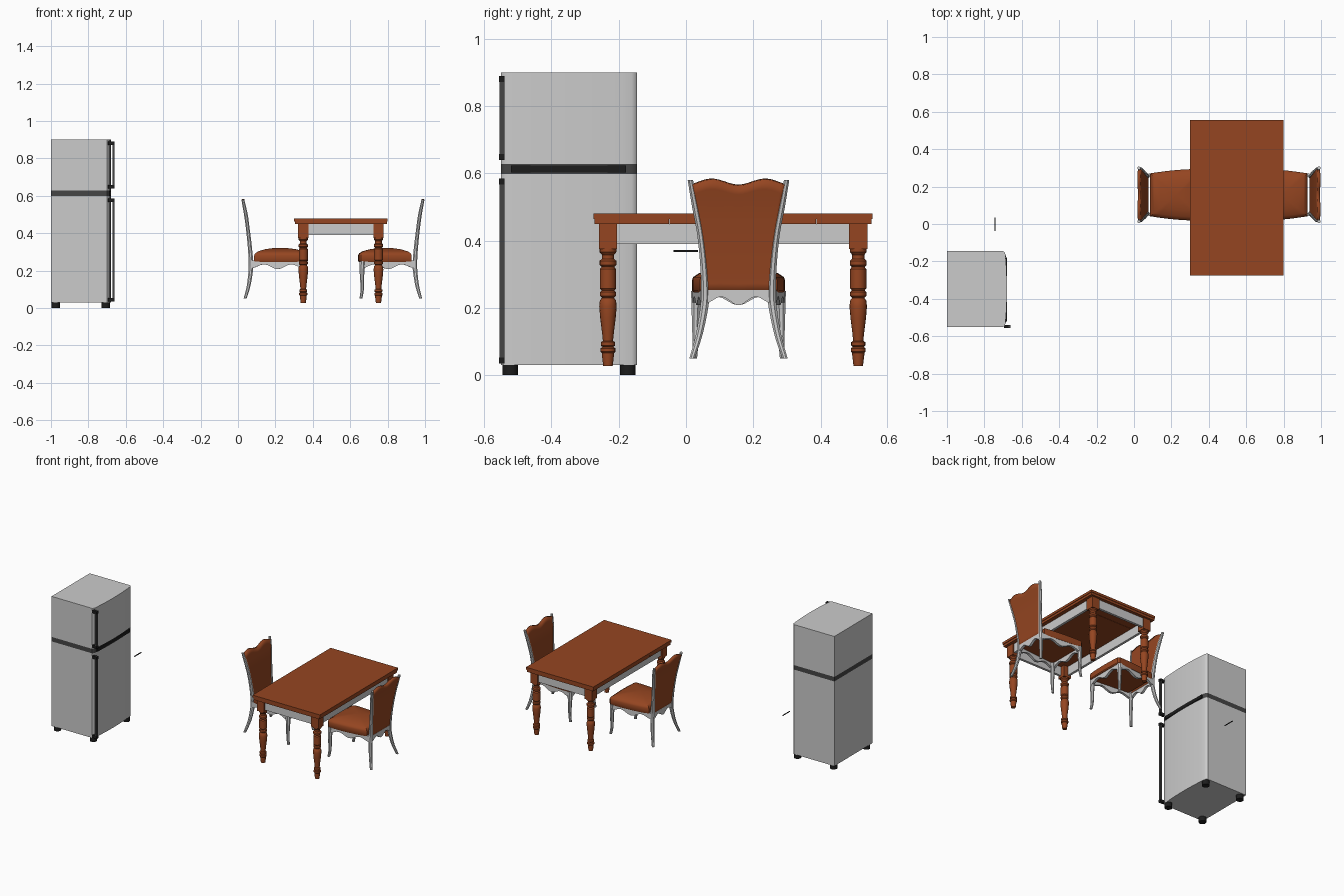
import bpy, bmesh, math
from mathutils import Vector

if "Cube" in bpy.data.objects:
    bpy.data.objects.remove(bpy.data.objects["Cube"])


def material(name, rgb):
    m = bpy.data.materials.new(name)
    m.diffuse_color = (*rgb, 1)
    m.use_nodes = True
    m.node_tree.nodes["Principled BSDF"].inputs["Base Color"].default_value = m.diffuse_color
    return m


BROWN = material("brown_wood", (0.30, 0.06, 0.015))
BLACK = material("black_plastic", (0.012, 0.012, 0.012))
CHARCOAL = material("charcoal", (0.06, 0.06, 0.06))


def finish(name, bm, mat):
    bmesh.ops.recalc_face_normals(bm, faces=bm.faces)
    me = bpy.data.meshes.new(name)
    bm.to_mesh(me)
    bm.free()
    ob = bpy.data.objects.new(name, me)
    bpy.context.collection.objects.link(ob)
    if mat:
        me.materials.append(mat)
    return ob


def loft(name, rings, mat=None):
    """Skin a stack of closed rings and cap both ends."""
    bm = bmesh.new()
    vs = [[bm.verts.new(p) for p in r] for r in rings]
    n = len(vs[0])
    for a, b in zip(vs, vs[1:]):
        for i in range(n):
            j = (i + 1) % n
            bm.faces.new((a[i], a[j], b[j], b[i]))
    bm.faces.new(vs[0])
    bm.faces.new(vs[-1])
    return finish(name, bm, mat)


def box(name, x0, x1, y0, y1, z0, z1, mat=None):
    ring = [(x0, y0), (x1, y0), (x1, y1), (x0, y1)]
    return loft(name, [[(x, y, z) for x, y in ring] for z in (z0, z1)], mat)


def lathe(name, x, y, profile, mat, n=16):
    ang = [2 * math.pi * i / n for i in range(n)]
    return loft(name, [[(x + r * math.cos(a), y + r * math.sin(a), z) for a in ang]
                       for z, r in profile], mat)


def spline(pts, steps=5):
    """Catmull-Rom through tuples of any length."""
    p = [Vector(q) for q in pts]
    p = [2 * p[0] - p[1]] + p + [2 * p[-1] - p[-2]]
    out = []
    for i in range(1, len(p) - 2):
        for k in range(steps):
            t = k / steps
            a, b, c, d = p[i - 1:i + 3]
            out.append(0.5 * (2 * b + (c - a) * t + (2 * a - 5 * b + 4 * c - d) * t * t
                              + (3 * b - a - 3 * c + d) * t ** 3))
    return out + [p[-2]]


# ---------- Refrigerator, doors facing +x with a slight bow ----------
FY, HALF = -0.3475, 0.2025
foot = [(-1, FY - HALF), (-0.700, FY - HALF), (-0.692, FY - HALF + 0.006)]
for i in range(13):
    t = -1 + i / 6
    foot.append((-0.679 - 0.009 * t * t, FY + t * (HALF - 0.016)))
foot += [(-0.692, FY + HALF - 0.006), (-0.700, FY + HALF), (-1, FY + HALF)]
for name, z0, z1, mat in (("fridge_lower", 0.03, 0.598, None),
                          ("fridge_band", 0.598, 0.628, CHARCOAL),
                          ("fridge_upper", 0.628, 0.90, None)):
    loft(name, [[(x, y, z) for x, y in foot] for z in (z0, z1)], mat)
box("fridge_band_recess", -0.70, -0.678, -0.52, -0.178, 0.603, 0.624, BLACK)
for x in (-0.975, -0.708):
    for y in (-0.522, -0.173):
        lathe("fridge_foot", x, y, [(0, 0.023), (0.031, 0.023)], BLACK)
for z0, z1 in ((0.035, 0.585), (0.64, 0.89)):
    box("handle_bar", -0.672, -0.661, -0.555, -0.540, z0, z1, CHARCOAL)
    for z in (z0, z1 - 0.018):
        box("handle_mount", -0.695, -0.660, -0.556, -0.539, z, z + 0.018, BLACK)

# Thin loose rod beside the fridge
box("thin_rod", -0.745, -0.741, -0.037, 0.035, 0.367, 0.372, BLACK)

# ---------- Table ----------
TX, TY = 0.55, 0.14
box("table_top", TX - 0.25, TX + 0.25, TY - 0.415, TY + 0.415, 0.464, 0.48, BROWN)
for y0, y1 in ((-0.272, -0.051), (-0.049, 0.386), (0.388, 0.552)):
    box("table_under_top", TX - 0.246, TX + 0.246, y0, y1, 0.449, 0.464, BROWN)
turned = [(0.027, 0.014), (0.060, 0.018), (0.066, 0.018), (0.070, 0.022), (0.080, 0.022),
          (0.084, 0.016), (0.088, 0.021), (0.098, 0.021), (0.102, 0.015), (0.130, 0.018),
          (0.170, 0.023), (0.205, 0.026), (0.222, 0.024), (0.230, 0.018), (0.236, 0.024),
          (0.247, 0.024), (0.252, 0.019), (0.258, 0.024), (0.315, 0.024), (0.322, 0.019),
          (0.328, 0.025), (0.340, 0.025), (0.346, 0.018), (0.358, 0.018), (0.366, 0.025),
          (0.380, 0.025)]
for sx in (-1, 1):
    for sy in (-1, 1):
        x, y = TX + sx * 0.201, TY + sy * 0.372
        lathe("table_leg", x, y, turned, BROWN)
        box("table_leg_block", x - 0.027, x + 0.027, y - 0.027, y + 0.027, 0.375, 0.45, BROWN)
    a = TX + sx * 0.212
    box("table_side_apron", a - 0.008, a + 0.008, TY - 0.35, TY + 0.35, 0.39, 0.45)
    b = TY + sx * 0.383
    box("table_end_apron", TX - 0.18, TX + 0.18, b - 0.008, b + 0.008, 0.39, 0.45)

# ---------- Chairs: local x as the right chair, flipped for the left ----------
CX, CY = 0.5075, 0.156
# x, half spread, z, half thickness
STILE = spline([(0.977, 0.138, 0.05, 0.008), (0.958, 0.117, 0.12, 0.010),
                (0.947, 0.102, 0.20, 0.012), (0.946, 0.099, 0.25, 0.012),
                (0.952, 0.103, 0.33, 0.011), (0.962, 0.113, 0.42, 0.010),
                (0.973, 0.128, 0.50, 0.010), (0.989, 0.143, 0.58, 0.008)])
FRONT = spline([(0.657, 0.131, 0.05, 0.008), (0.664, 0.128, 0.10, 0.009),
                (0.663, 0.127, 0.18, 0.012), (0.666, 0.125, 0.25, 0.016)])


def at_height(z):
    """Stile position and spread at a height."""
    for a, b in zip(STILE, STILE[1:]):
        if z <= b[2]:
            break
    return a.lerp(b, (z - a[2]) / (b[2] - a[2]))


def chair(s):
    def P(x, y, z):
        return (CX + s * (x - CX), CY + y, z)

    # Legs: octagonal sections along the curves
    for name, path in (("back_leg_and_stile", STILE), ("front_leg", FRONT)):
        for sy in (-1, 1):
            loft(name, [[P(x + r * 1.08 * math.cos(k * math.pi / 4 + math.pi / 8),
                           sy * y + r * 1.08 * math.sin(k * math.pi / 4 + math.pi / 8), z)
                         for k in range(8)] for x, y, z, r in path])

    # Backrest panel with a wavy top
    bm = bmesh.new()
    cols, rows = 20, 12
    grid = []
    for i in range(cols + 1):
        t = -1 + 2 * i / cols
        top = 0.574 - 0.009 * math.cos(1.8 * math.pi * t)
        col = []
        for j in range(rows + 1):
            z = 0.245 + (top - 0.245) * j / rows
            q = at_height(z)
            col.append(bm.verts.new(P(q[0], t * q[1], z)))
        grid.append(col)
    for a, b in zip(grid, grid[1:]):
        for j in range(rows):
            bm.faces.new((a[j], b[j], b[j + 1], a[j + 1]))
    ob = finish("backrest_panel", bm, BROWN)
    mod = ob.modifiers.new("thickness", 'SOLIDIFY')
    mod.thickness = 0.016
    mod.offset = 0

    # Domed seat cushion
    ts = [0.04 + 0.92 * k / 8 for k in range(9)]
    side = [(0.647 + 0.293 * t, 0.139 - 0.026 * t + 0.006 * math.sin(math.pi * t)) for t in ts]
    front = [(0.648 - 0.006 * math.sin(math.pi * t), -0.139 + 0.278 * t) for t in ts]
    outline = front + side + [(x, -y) for x, y in reversed(side)]
    mx = 0.79
    loft("seat_cushion", [[P(mx + (x - mx) * k, y * k, z) for x, y in outline]
                          for k, z in ((0.97, 0.246), (1, 0.252), (1, 0.282), (0.97, 0.292),
                                       (0.85, 0.303), (0.6, 0.314), (0.3, 0.32), (0.02, 0.321))],
         BROWN)

    # Seat rails with a shaped lower edge
    for name, a, b in (("front_rail", (0.659, -0.128), (0.659, 0.128)),
                       ("back_rail", (0.947, -0.1), (0.947, 0.1)),
                       ("side_rail", (0.66, 0.13), (0.945, 0.104)),
                       ("side_rail", (0.66, -0.13), (0.945, -0.104))):
        a, b = Vector(a), Vector(b)
        d = (b - a).normalized()
        nrm = Vector((-d.y, d.x)) * 0.008
        rings = []
        for k in range(17):
            t = k / 16
            c = a.lerp(b, t)
            low = 0.226 + 0.012 * math.cos(4 * math.pi * (t - 0.5) + math.pi) \
                - 0.006 * math.sin(math.pi * t)
            p, q = c + nrm, c - nrm
            rings.append([P(p.x, p.y, low), P(q.x, q.y, low),
                          P(q.x, q.y, 0.254), P(p.x, p.y, 0.254)])
        loft(name, rings)


chair(1)
chair(-1)

# Smooth the curved parts while keeping crisp edges
for ob in bpy.data.objects:
    ob.select_set(True)
    bpy.context.view_layer.objects.active = ob
bpy.ops.object.shade_smooth_by_angle(angle=math.radians(35))
